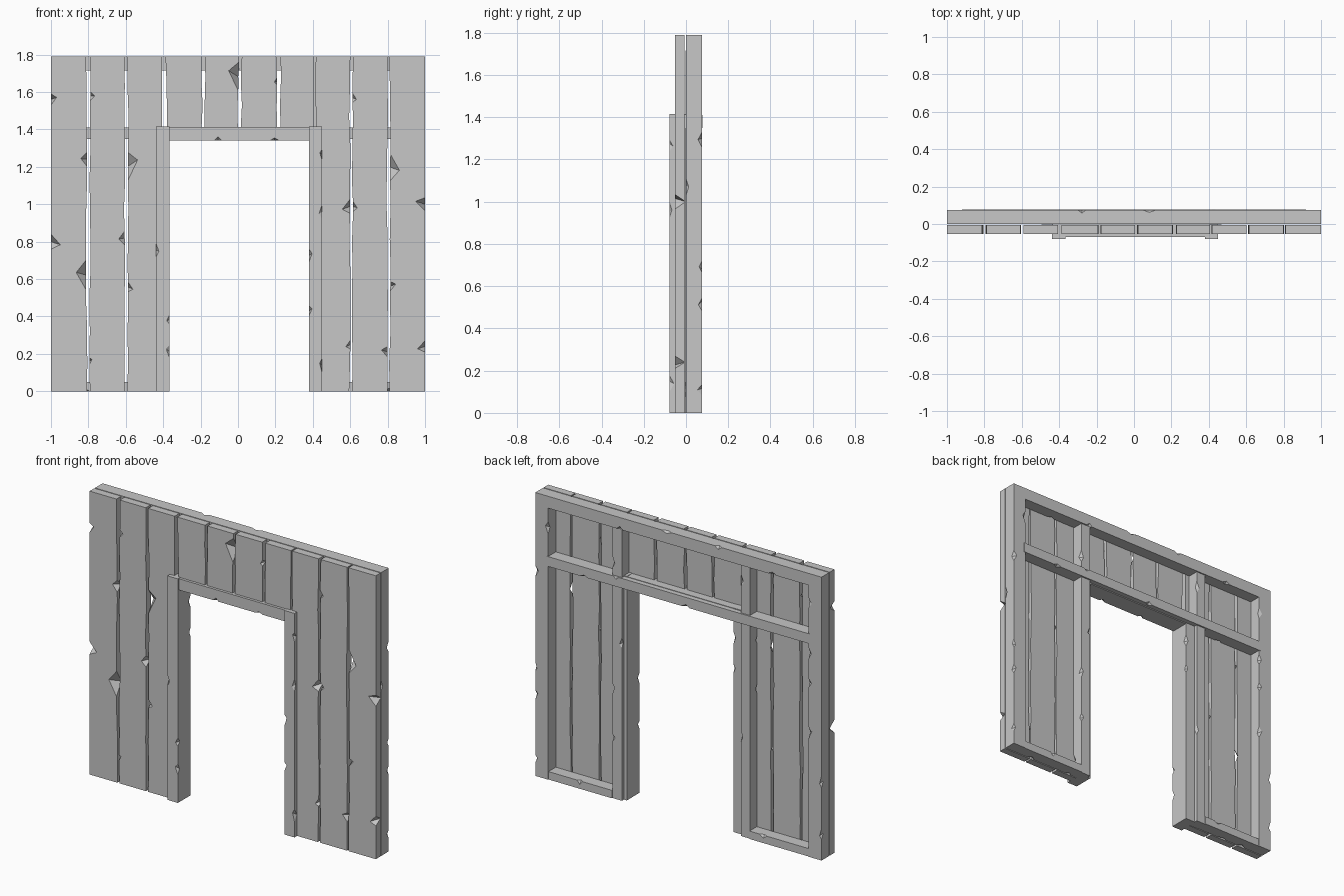
import bpy
import bmesh
import random
from mathutils import Matrix, Vector

random.seed(4)
if "Cube" in bpy.data.objects:
    bpy.data.objects.remove(bpy.data.objects["Cube"])

TOP = 1.79
FRONT, BACK = -0.053, -0.006   # plank faces

wood = bpy.data.materials.new("grey_wood")
wood.use_nodes = True
wood.diffuse_color = (0.57, 0.57, 0.57, 1)
wood.node_tree.nodes["Principled BSDF"].inputs["Base Color"].default_value = wood.diffuse_color


def add_object(name, bm):
    bmesh.ops.recalc_face_normals(bm, faces=bm.faces)
    mesh = bpy.data.meshes.new(name)
    bm.to_mesh(mesh)
    bm.free()
    mesh.materials.append(wood)
    obj = bpy.data.objects.new(name, mesh)
    bpy.context.collection.objects.link(obj)
    return obj


def chip(obj, chips):
    """Knock splinters out of a part; each chip is (centre, radii)."""
    bm = bmesh.new()
    for centre, radii in chips:
        tip = Matrix.Translation(centre) @ Matrix.Diagonal((*radii, 1))
        skew = random.uniform(-0.5, 0.5)
        v = [bm.verts.new(tip @ Vector(p)) for p in (
            (1, 0, skew), (0, 1, 0), (-1, 0, skew), (0, -1, 0), (0, 0, 1), (0, 0, -1))]
        for i in range(4):
            j = (i + 1) % 4
            bm.faces.new((v[i], v[j], v[4]))
            bm.faces.new((v[j], v[i], v[5]))
    cutter = add_object("chip_cutter", bm)
    cutter.hide_render = True
    mod = obj.modifiers.new("chips", 'BOOLEAN')
    mod.operation, mod.solver, mod.object = 'DIFFERENCE', 'EXACT', cutter
    bpy.context.view_layer.update()
    graph = bpy.context.evaluated_depsgraph_get()
    cut = bpy.data.meshes.new_from_object(obj.evaluated_get(graph))
    obj.modifiers.clear()
    obj.data = cut
    bpy.data.objects.remove(cutter)


def beam(name, x, y, z, chips=0):
    """Square timber between (low, high) limits with chips along its long edges."""
    bm = bmesh.new()
    bmesh.ops.create_cube(bm, size=1)
    lims = (x, y, z)
    for v in bm.verts:
        v.co = [lims[i][int(v.co[i] > 0)] for i in range(3)]
    obj = add_object(name, bm)
    if chips:
        axis = max(range(3), key=lambda i: lims[i][1] - lims[i][0])
        low, high = lims[axis]
        spots = []
        for k in range(chips):
            centre = [random.choice(lim) for lim in lims]
            centre[axis] = low + (high - low) * (k + random.uniform(0.25, 0.75)) / chips
            radii = [random.uniform(0.012, 0.024) for _ in lims]
            radii[axis] = random.uniform(0.025, 0.04)
            spots.append((centre, radii))
        chip(obj, spots)
    return obj


def plank(name, x0, x1, z0, chips=()):
    """Board with ragged long edges; chips are (side, height, width, half length)."""
    steps = max(3, round((TOP - z0) / 0.16))

    def edge(x, inward):
        rough = 0 if abs(x) > 0.99 else 0.008
        return [(x + inward * random.uniform(0, rough), z0 + (TOP - z0) * i / steps)
                for i in range(steps + 1)]

    outline = edge(x0, 1) + edge(x1, -1)[::-1]
    bm = bmesh.new()
    face = bm.faces.new([bm.verts.new((x, FRONT, z)) for x, z in outline])
    ext = bmesh.ops.extrude_face_region(bm, geom=[face])
    for v in ext["geom"]:
        if isinstance(v, bmesh.types.BMVert):
            v.co.y = BACK
    obj = add_object(name, bm)
    if chips:
        chip(obj, [((x0 if side < 0 else x1, FRONT, z), (w, 0.035 + w / 3, h))
                   for side, z, w, h in chips])


# Full-height planks beside the opening
L, R = -1, 1
plank("wall_plank_1", -1, -0.805, 0, [(L, 1.56, 0.03, 0.03), (L, 0.8, 0.05, 0.04),
      (R, 1.24, 0.035, 0.04), (R, 0.62, 0.06, 0.09)])
plank("wall_plank_2", -0.796, -0.603, 0, [(L, 1.58, 0.03, 0.03), (R, 0.82, 0.035, 0.04),
      (L, 0.16, 0.015, 0.02)])
plank("wall_plank_3", -0.592, -0.4, 0, [(L, 1.2, 0.055, 0.08), (L, 0.56, 0.03, 0.03)])
plank("wall_plank_4", 0.413, 0.602, 0, [(R, 0.99, 0.045, 0.04), (R, 0.25, 0.025, 0.025)])
plank("wall_plank_5", 0.608, 0.802, 0, [(L, 1.57, 0.025, 0.03), (L, 0.99, 0.03, 0.035),
      (R, 0.21, 0.035, 0.03)])
plank("wall_plank_6", 0.808, 1, 0, [(L, 1.2, 0.055, 0.08), (L, 0.56, 0.035, 0.03),
      (R, 1.0, 0.05, 0.035), (R, 0.24, 0.04, 0.03)])

# Short planks above the opening
plank("header_plank_1", -0.388, -0.188, 1.4)
plank("header_plank_2", -0.18, 0.005, 1.4, [(R, 1.68, 0.055, 0.08)])
plank("header_plank_3", 0.014, 0.214, 1.4, [(R, 1.66, 0.02, 0.025)])
plank("header_plank_4", 0.222, 0.407, 1.4)

# Back frame: outer posts, top rail, middle rail
beam("outer_post_right", (-1, -0.91), (0, 0.076), (0, TOP), 6)
beam("outer_post_left", (0.91, 1), (0, 0.076), (0, TOP), 6)
beam("top_rail", (-0.91, 0.91), (0, 0.076), (1.715, TOP), 5)
beam("middle_rail", (-0.92, 0.92), (0, 0.078), (1.348, 1.41), 5)

# Studs and sills on each side of the opening
for side, a, b in (("right", -0.495, -0.432), ("left", 0.4, 0.467)):
    beam("upper_stud_" + side, (a, b), (-0.003, 0.068), (1.41, 1.715), 1)
    beam("lower_stud_" + side, (a, b), (-0.003, 0.068), (0, 1.348), 5)
beam("sill_right", (-0.91, -0.495), (0, 0.073), (0, 0.05), 3)
beam("sill_left", (0.467, 0.91), (0, 0.073), (0, 0.05), 3)

# Door surround
beam("jamb_right", (-0.438, -0.365), (-0.079, 0.048), (0, 1.415), 5)
beam("jamb_left", (0.38, 0.45), (-0.079, 0.048), (0, 1.415), 5)
beam("lintel", (-0.365, 0.38), (-0.07, 0.046), (1.342, 1.413), 2)
